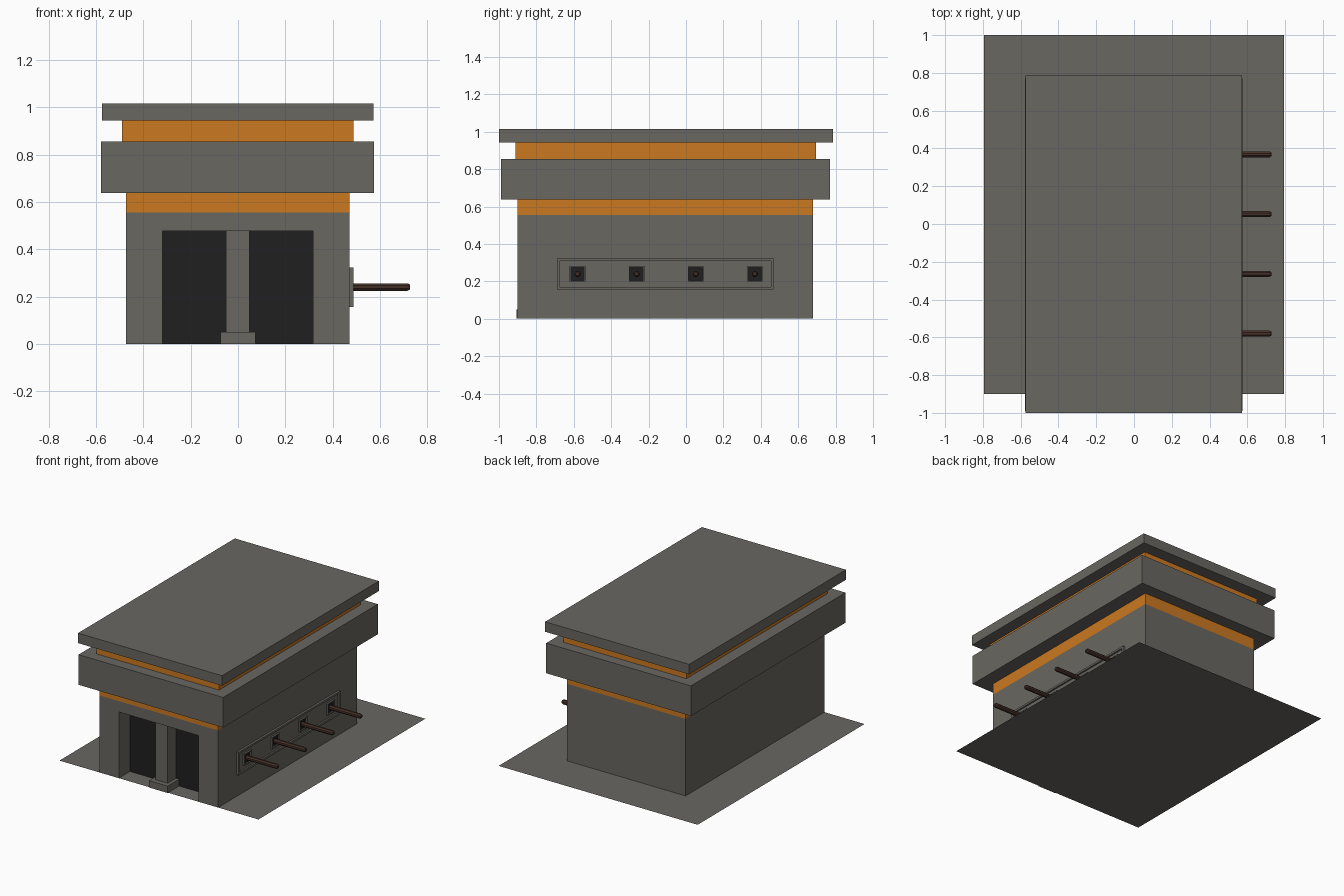
import bpy, bmesh
from mathutils import Matrix

if "Cube" in bpy.data.objects:
    bpy.data.objects.remove(bpy.data.objects["Cube"])


def material(name, rgb):
    m = bpy.data.materials.new(name)
    m.diffuse_color = (*rgb, 1)
    m.use_nodes = True
    m.node_tree.nodes["Principled BSDF"].inputs["Base Color"].default_value = m.diffuse_color
    return m


STONE = material("stone", (0.14, 0.135, 0.12))
ORANGE = material("orange_trim", (0.60, 0.19, 0.015))
DARK = material("dark_opening", (0.014, 0.014, 0.014))
BROWN = material("brown_rod", (0.06, 0.03, 0.022))


def finish(name, bm, mat):
    me = bpy.data.meshes.new(name)
    bm.to_mesh(me)
    bm.free()
    ob = bpy.data.objects.new(name, me)
    bpy.context.collection.objects.link(ob)
    me.materials.append(mat)
    return ob


def box_bm(x, y, z):
    bm = bmesh.new()
    bmesh.ops.create_cube(bm, size=1)
    for v in bm.verts:
        v.co = [r[0] + (c + 0.5) * (r[1] - r[0]) for r, c in zip((x, y, z), v.co)]
    return bm


def box(name, x, y, z, mat=STONE):
    return finish(name, box_bm(x, y, z), mat)


def framed_box(name, x, y, z, border, depth, inner=STONE):
    """Box whose +x face is a raised rim around a sunken panel."""
    bm = box_bm(x, y, z)
    bm.normal_update()
    face = max(bm.faces, key=lambda f: f.calc_center_median().x)
    bmesh.ops.inset_region(bm, faces=[face], thickness=border)
    new = bmesh.ops.extrude_discrete_faces(bm, faces=[face])["faces"][0]
    for v in new.verts:
        v.co.x -= depth
    new.material_index = 1
    ob = finish(name, bm, STONE)
    ob.data.materials.append(inner)
    return ob


# Ground sheet
bm = bmesh.new()
bmesh.ops.create_grid(bm, x_segments=1, y_segments=1, size=1)
for v in bm.verts:
    v.co = (v.co.x * 0.793, 0.05 + v.co.y * 0.95, 0)
finish("ground_sheet", bm, STONE)

# Main building with carved entrance
body = box("main_body", (-0.473, 0.472), (-0.9, 0.68), (0, 0.555))
cutter = box("entrance_cutter", (-0.32, 0.317), (-1.0, -0.77), (-0.1, 0.477))
cutter.hide_render = True
cutter.hide_viewport = True
mod = body.modifiers.new("entrance", "BOOLEAN")
mod.operation = "DIFFERENCE"
mod.solver = "EXACT"
mod.object = cutter

# Entrance: dark back, central pillar and its foot
box("entrance_back", (-0.32, 0.317), (-0.774, -0.769), (0, 0.477), DARK)
box("entrance_pillar", (-0.05, 0.048), (-0.87, -0.772), (0, 0.477))
box("pillar_foot", (-0.075, 0.073), (-0.905, -0.772), (0, 0.05))

# Stacked bands and roof
box("lower_band", (-0.473, 0.472), (-0.9, 0.68), (0.555, 0.638), ORANGE)
box("upper_storey", (-0.578, 0.575), (-0.99, 0.77), (0.638, 0.855))
box("upper_band", (-0.49, 0.488), (-0.912, 0.695), (0.855, 0.943), ORANGE)
box("roof_slab", (-0.575, 0.573), (-1.0, 0.785), (0.943, 1.015))

# Side panel with four sockets and rods
framed_box("side_panel", (0.46, 0.488), (-0.69, 0.468), (0.155, 0.322), 0.02, 0.012)
for i in range(4):
    y = -0.58 + i * 0.316
    framed_box(f"rod_socket_{i + 1}", (0.47, 0.488), (y - 0.042, y + 0.042),
               (0.198, 0.282), 0.01, 0.010, DARK)
    bm = bmesh.new()
    for x0, x1, r1, r2 in ((0.474, 0.717, 0.017, 0.017), (0.717, 0.727, 0.017, 0.011)):
        bmesh.ops.create_cone(
            bm, cap_ends=True, segments=8, radius1=r1, radius2=r2, depth=x1 - x0,
            matrix=Matrix.Translation(((x0 + x1) / 2, y, 0.24)) @ Matrix.Rotation(1.570796, 4, "Y")
            @ Matrix.Rotation(0.392699, 4, "Z"))
    # Weld the tip to the shaft and drop the hidden caps
    hidden = [f for f in bm.faces if len(f.verts) == 8
              and abs(f.calc_center_median().x - 0.717) < 0.001]
    bmesh.ops.delete(bm, geom=hidden, context="FACES_ONLY")
    bmesh.ops.remove_doubles(bm, verts=bm.verts, dist=0.0005)
    finish(f"side_rod_{i + 1}", bm, BROWN)
